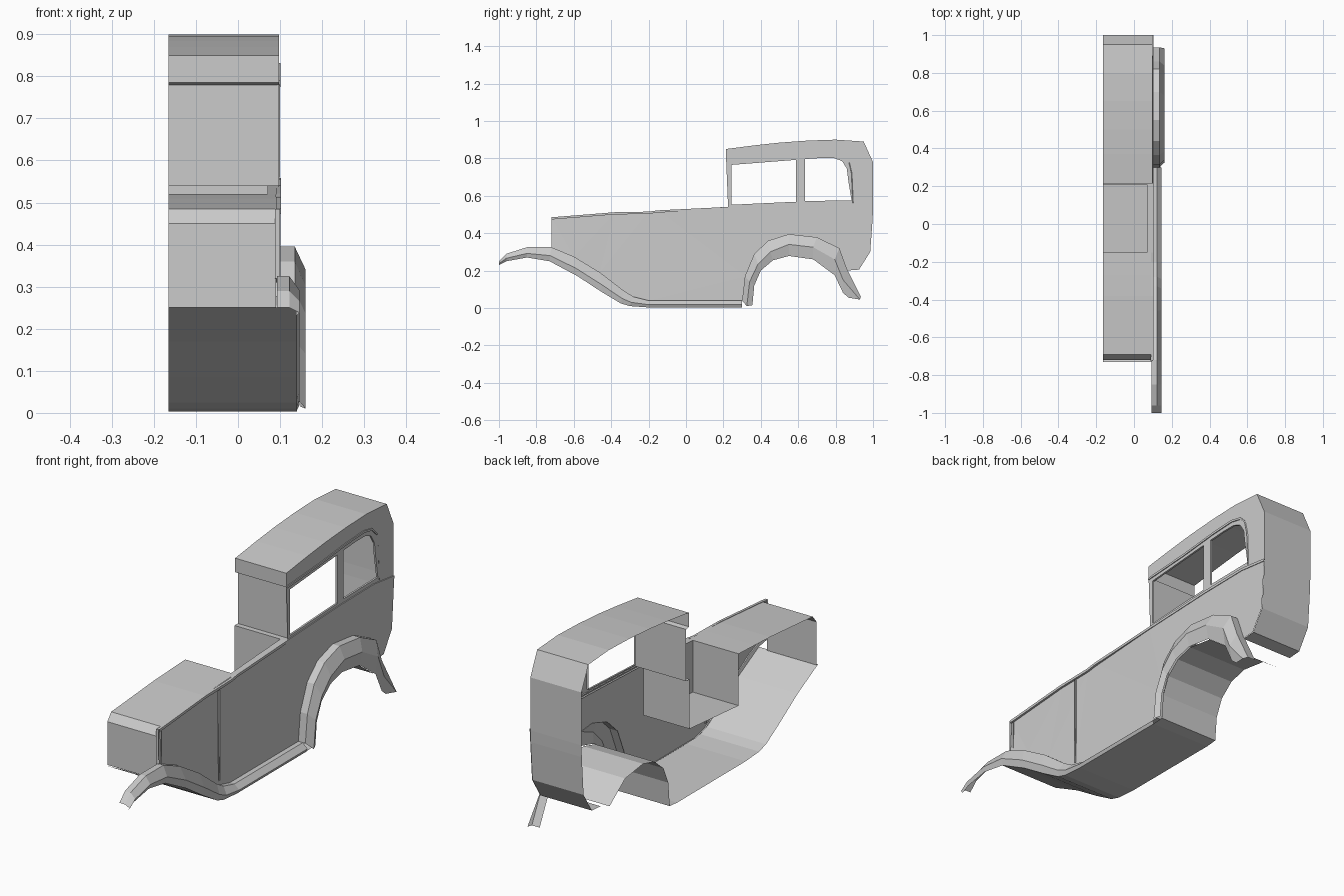
import bpy, bmesh

if "Cube" in bpy.data.objects:
    bpy.data.objects.remove(bpy.data.objects["Cube"])

L, W = -0.165, 0.097   # open cut side, body side wall


def make(name, bm):
    bmesh.ops.remove_doubles(bm, verts=bm.verts[:], dist=1e-5)
    bmesh.ops.recalc_face_normals(bm, faces=bm.faces[:])
    me = bpy.data.meshes.new(name)
    bm.to_mesh(me)
    bm.free()
    ob = bpy.data.objects.new(name, me)
    bpy.context.collection.objects.link(ob)
    return ob


def loft(name, rails, closed=False):
    """Quad skin between rails of 3D points."""
    bm = bmesh.new()
    rows = [[bm.verts.new(p) for p in r] for r in rails]
    n = len(rails[0])
    for a, b in zip(rows, rows[1:]):
        for i in range(n if closed else n - 1):
            j = (i + 1) % n
            bm.faces.new((a[i], a[j], b[j], b[i]))
    return make(name, bm)


def at(x, pts):
    return [(x, y, z) for y, z in pts]


def strip(name, pts, x0=L, x1=W, closed=False):
    return loft(name, [at(x0, pts), at(x1, pts)], closed)


def panel(name, loops, xfun):
    """Flat side panel with holes; loops are (y, z) outlines."""
    bm = bmesh.new()
    edges = []
    for lp in loops:
        vs = [bm.verts.new((0, y, z)) for y, z in lp]
        edges += [bm.edges.new((vs[i - 1], vs[i])) for i in range(len(vs))]
    bmesh.ops.triangle_fill(bm, edges=edges, use_beauty=True, normal=(1, 0, 0))
    for v in bm.verts:
        v.co.x = xfun(v.co.y, v.co.z)
    return make(name, bm)


def trim(name, pts, h, x0=W - 0.003, x1=W + 0.004):
    """Raised moulding following a side path, h tall downwards."""
    lo = [(y, z - h) for y, z in pts]
    return loft(name, [at(x0, pts), at(x1, pts), at(x1, lo), at(x0, lo)])


# shared side profiles (y, z)
fender_top = [(-1, .25), (-.96, .29), (-.85, .325), (-.72, .325), (-.6, .275), (-.46, .19),
              (-.33, .09), (-.28, .06), (-.2, .04), (.3, .04)]
fender_low = [(-1, .23), (-.96, .25), (-.85, .27), (-.73, .25), (-.58, .17), (-.45, .085),
              (-.35, .025), (-.3, .01), (-.2, .003), (.3, .003)]
arch_out = [(.3, .04), (.315, .17), (.365, .29), (.44, .36), (.55, .395), (.7, .378),
            (.82, .32), (.86, .21), (.935, .06)]
arch_mid = [(.325, .01), (.34, .14), (.385, .235), (.45, .3), (.55, .34), (.68, .325),
            (.795, .26), (.84, .15), (.93, .045)]
arch_in = [(.355, .015), (.365, .12), (.4, .2), (.465, .255), (.55, .278), (.68, .26),
           (.795, .175), (.84, .08), (.87, .055)]
roof = [(.215, .85), (.37, .87), (.5, .884), (.65, .895), (.8, .9), (.95, .89), (1, .78)]
back = [(1, .78), (1, .535), (.998, .48), (.985, .3), (.925, .205), (.86, .2)]
belt = [(-.72, .485), (-.38, .512), (-.2, .515), (-.15, .522), (.22, .54), (.6, .555),
        (.85, .558), (1, .54)]

# fenders
low_mid = [((a[0] * .4 + b[0] * .6), (a[1] * .4 + b[1] * .6)) for a, b in zip(fender_top, fender_low)]
loft("front_fender_and_running_board",
     [at(.093, fender_top), at(.122, fender_top), at(.146, low_mid), at(.138, fender_low)])
loft("rear_fender", [at(.095, arch_out), at(.135, arch_out), at(.161, arch_mid), at(.148, arch_in)])

# floor pan running up into the wheel arch
strip("floor_pan", fender_low[3:] + [(.355, .008)] + arch_in[1:7], L, .14)

# front and hood
strip("radiator_front", [(-.72, .25), (-.72, .45), (-.692, .485)], L, .09)
strip("hood", [(-.692, .485), (-.38, .51), (-.27, .515), (-.15, .52)], L, .09)

# recessed well between hood and windshield
well = [(-.15, .52), (-.15, .28), (.21, .31), (.21, .54)]
strip("cowl_well", well, L, .07)
panel("cowl_well_side", [well], lambda y, z: .07)
loft("cowl_ledge", [[(.07, -.15, .52), (.07, .21, .54)], [(W, -.15, .52), (W, .21, .54)]])

# cabin shell
strip("windshield", [(.21, .54), (.235, .54), (.235, .78), (.215, .785), (.215, .85)])
strip("roof", roof)
strip("back_panel", back)

# side walls with window openings
front_win = [(.242, .552), (.242, .765), (.588, .792), (.588, .568)]
rear_win = [(.635, .572), (.635, .796), (.72, .802), (.79, .802), (.835, .785), (.86, .745),
            (.868, .68), (.885, .575)]
cabin = [(.215, .785)] + roof + [(1, .54), (.85, .558), (.6, .555), (.235, .54), (.225, .54)]
panel("cabin_side", [cabin, front_win, rear_win], lambda y, z: W)
lower = belt + back[2:] + arch_out[7::-1] + fender_top[8:2:-1]
panel("body_side", [lower], lambda y, z: .092 if z > .47 and y < -.1 else .099)
for nm, w in (("front", front_win), ("rear", rear_win)):
    strip(nm + "_window_frame", w, .088, W, True)

# mouldings
trim("belt_moulding", belt, .012, .09, .102)
trim("drip_moulding", [(.215, .79), (.45, .805), (.65, .825), (.78, .832), (.84, .82),
                       (.875, .785)], .01)
loft("window_rear_moulding", [at(W - .002, [(.875, .785), (.89, .72), (.897, .56)]),
                              at(W + .003, [(.87, .78), (.884, .72), (.891, .56)])])
# door/hood seam and radiator edge
strip("hood_seam", [(-.284, .08), (-.284, .5), (-.276, .5), (-.276, .08)], .095, .101, True)
strip("radiator_edge", [(-.725, .32), (-.725, .485), (-.703, .485), (-.703, .31)], .088, .1, True)
